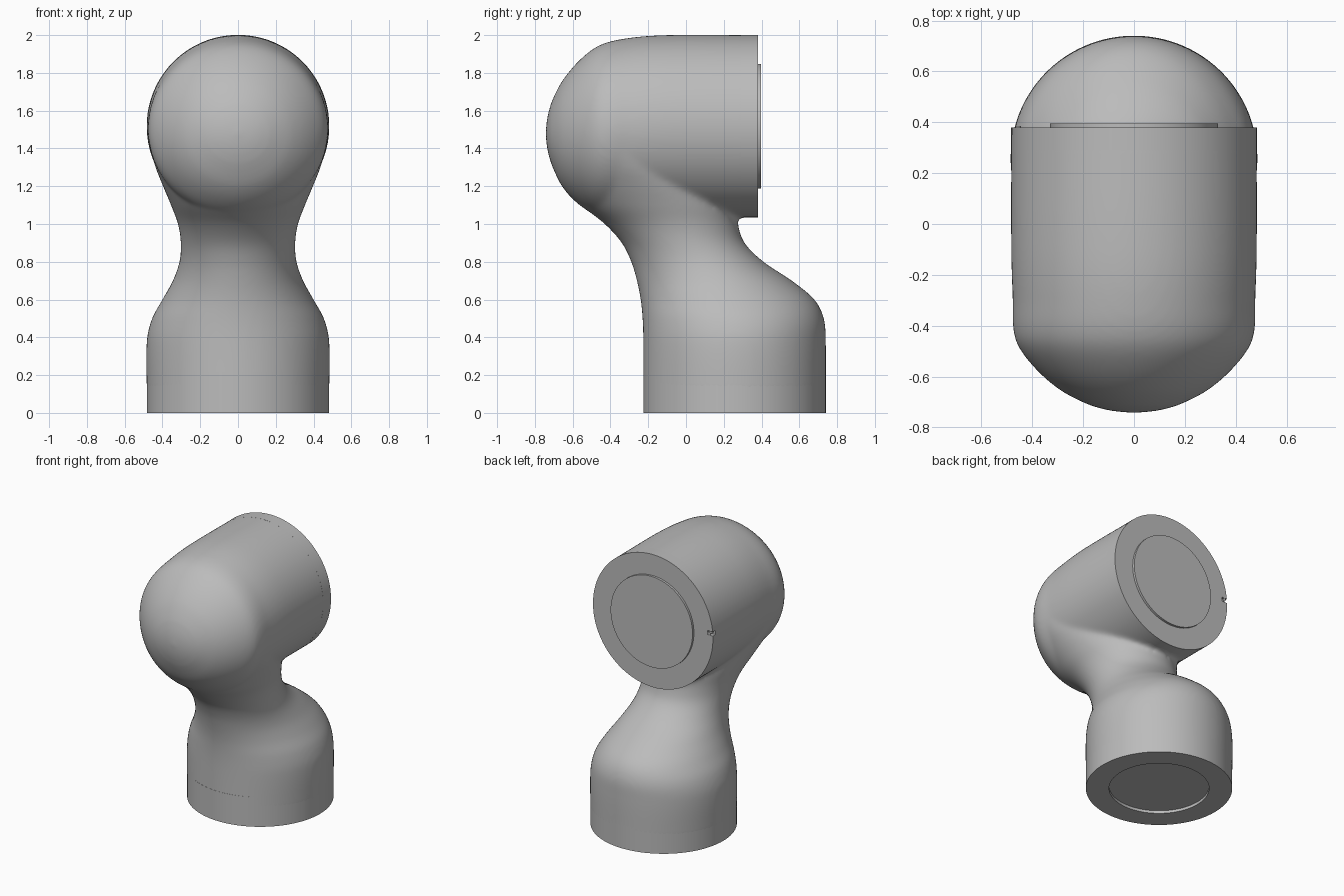
import bpy, bmesh, math
from mathutils import Vector

if "Cube" in bpy.data.objects:
    bpy.data.objects.remove(bpy.data.objects["Cube"])

RADIUS = 0.483
BASE_Y = 0.257
HEAD_Z = 1.517
SIDES = 96

grey = bpy.data.materials.new("satin_grey")
grey.use_nodes = True
grey.diffuse_color = (0.5, 0.5, 0.5, 1)
grey.node_tree.nodes["Principled BSDF"].inputs["Base Color"].default_value = grey.diffuse_color


def finish(bm, name):
    bmesh.ops.recalc_face_normals(bm, faces=bm.faces)
    mesh = bpy.data.meshes.new(name)
    bm.to_mesh(mesh)
    bm.free()
    mesh.materials.append(grey)
    ob = bpy.data.objects.new(name, mesh)
    bpy.context.scene.collection.objects.link(ob)
    return ob


def smooth(ob):
    bpy.ops.object.select_all(action='DESELECT')
    ob.select_set(True)
    bpy.context.view_layer.objects.active = ob
    bpy.ops.object.shade_smooth_by_angle(angle=math.radians(35))


def refine(rows, steps=6):
    """Smooth interpolation through the given stations."""
    pts = [Vector(r) for r in rows]
    out = []
    for i in range(len(pts) - 1):
        p, q = pts[i], pts[i + 1]
        before, after = pts[max(i - 1, 0)], pts[min(i + 2, len(pts) - 1)]

        def slope(a, b):
            return (b - a) / (b[0] - a[0]) * (q[0] - p[0])
        m, n = slope(before, q), slope(p, after)
        for k in range(steps):
            t = k / steps
            h = t * t * (3 - 2 * t)
            out.append(p * (1 - h) + q * h + m * t * (1 - t) ** 2 - n * t * t * (1 - t))
    return out + [pts[-1]]


def loft(bm, rows, place):
    """Skin elliptical rings, each station being (position, low, high, half width)."""
    rings = []
    for pos, low, high, half in refine(rows):
        ring = []
        for i in range(SIDES):
            a = math.tau * i / SIDES
            side = (low + high) / 2 + (high - low) / 2 * math.sin(a)
            ring.append(bm.verts.new(place(pos, side, half * math.cos(a))))
        rings.append(ring)
    for r, s in zip(rings, rings[1:]):
        for i in range(SIDES):
            j = (i + 1) % SIDES
            bm.faces.new((r[i], r[j], s[j], s[i]))
    bm.faces.new(rings[0])
    bm.faces.new(rings[-1])


def lathe(name, profile, place):
    """Turn a (radius, height) profile; the first and last points are on the axis."""
    bm = bmesh.new()
    verts = [bm.verts.new((r, 0, h)) for r, h in profile]
    edges = [bm.edges.new(e) for e in zip(verts, verts[1:])]
    bmesh.ops.spin(bm, geom=verts + edges, cent=(0, 0, 0), axis=(0, 0, 1),
                   angle=math.tau, steps=SIDES, use_duplicate=False)
    bmesh.ops.remove_doubles(bm, verts=bm.verts, dist=0.0001)
    for v in bm.verts:
        v.co = place(v.co)
    return finish(bm, name)


def on_base(c):
    return Vector((c.x, c.y + BASE_Y, c.z))


def on_head(c):
    return Vector((c.x, c.z, HEAD_Z - c.y))


# Elbow body: flowing neck and domed head fused into one skin
body = bmesh.new()
low, high = BASE_Y - RADIUS, BASE_Y + RADIUS
loft(body, [
    (0.1, low, high, RADIUS), (0.38, low, high, RADIUS),
    (0.5, -0.23, 0.73, 0.455), (0.6, -0.24, 0.68, 0.4),
    (0.7, -0.26, 0.56, 0.345), (0.8, -0.29, 0.41, 0.31),
    (0.9, -0.34, 0.31, 0.303), (1.0, -0.43, 0.275, 0.318),
    (1.1, -0.555, 0.26, 0.355), (1.2, -0.64, 0.2, 0.397),
    (1.3, -0.68, 0.1, 0.437), (1.4, -0.68, 0, 0.463),
    (1.5, -0.6, -0.1, 0.465)],
    lambda z, y, x: (x, y, z))
bottom, top = HEAD_Z - RADIUS, HEAD_Z + RADIUS
loft(body, [
    (-0.742, 1.46, 1.5, 0.02), (-0.735, 1.4, 1.56, 0.09),
    (-0.71, 1.31, 1.65, 0.18), (-0.65, 1.19, 1.765, 0.295),
    (-0.55, 1.09, 1.88, 0.405), (-0.45, 1.04, 1.95, 0.468),
    (-0.3, bottom, 1.985, 0.477), (-0.1, bottom, top, RADIUS),
    (0.34, bottom, top, RADIUS)],
    lambda y, z, x: (x, y, z))
elbow = finish(body, "elbow_body")
remesh = elbow.modifiers.new("fuse", 'REMESH')
remesh.mode = 'VOXEL'
remesh.voxel_size = 0.014
remesh.use_smooth_shade = True
relax = elbow.modifiers.new("blend", 'SMOOTH')
relax.factor = 0.5
relax.iterations = 12

# Base collar with a shallow recess underneath
collar = lathe("base_collar", [
    (0, 0.02), (0.33, 0.02), (0.33, 0), (RADIUS, 0), (RADIUS, 0.216),
    (RADIUS - 0.004, 0.22), (0, 0.22)], on_base)
smooth(collar)

# Flat rear rim of the head
rim = lathe("head_rim", [
    (0, 0.29), (RADIUS, 0.29), (RADIUS, 0.38), (0, 0.38)], on_head)
smooth(rim)

# Small locating slot cut in the edge of the rim, with a pin in it
cutter_mesh = bmesh.new()
bmesh.ops.create_cube(cutter_mesh, size=1)
for v in cutter_mesh.verts:
    v.co = Vector((v.co.x * 0.08 - 0.48, v.co.y * 0.06 + 0.38, v.co.z * 0.03 + 1.55))
cutter = finish(cutter_mesh, "slot_cutter")
cutter.hide_render = True
cutter.hide_viewport = True
cut = rim.modifiers.new("slot", 'BOOLEAN')
cut.object = cutter
cut.solver = 'EXACT'

pin = lathe("slot_pin", [(0, 0.34), (0.011, 0.34), (0.011, 0.385), (0, 0.385)],
            lambda c: on_head(c) + Vector((-0.455, 0, 0.033)))
smooth(pin)

# Raised round cover on the rear face
cover = lathe("rear_cover", [
    (0, 0.37), (0.33, 0.37), (0.33, 0.396), (0, 0.396)], on_head)
smooth(cover)
